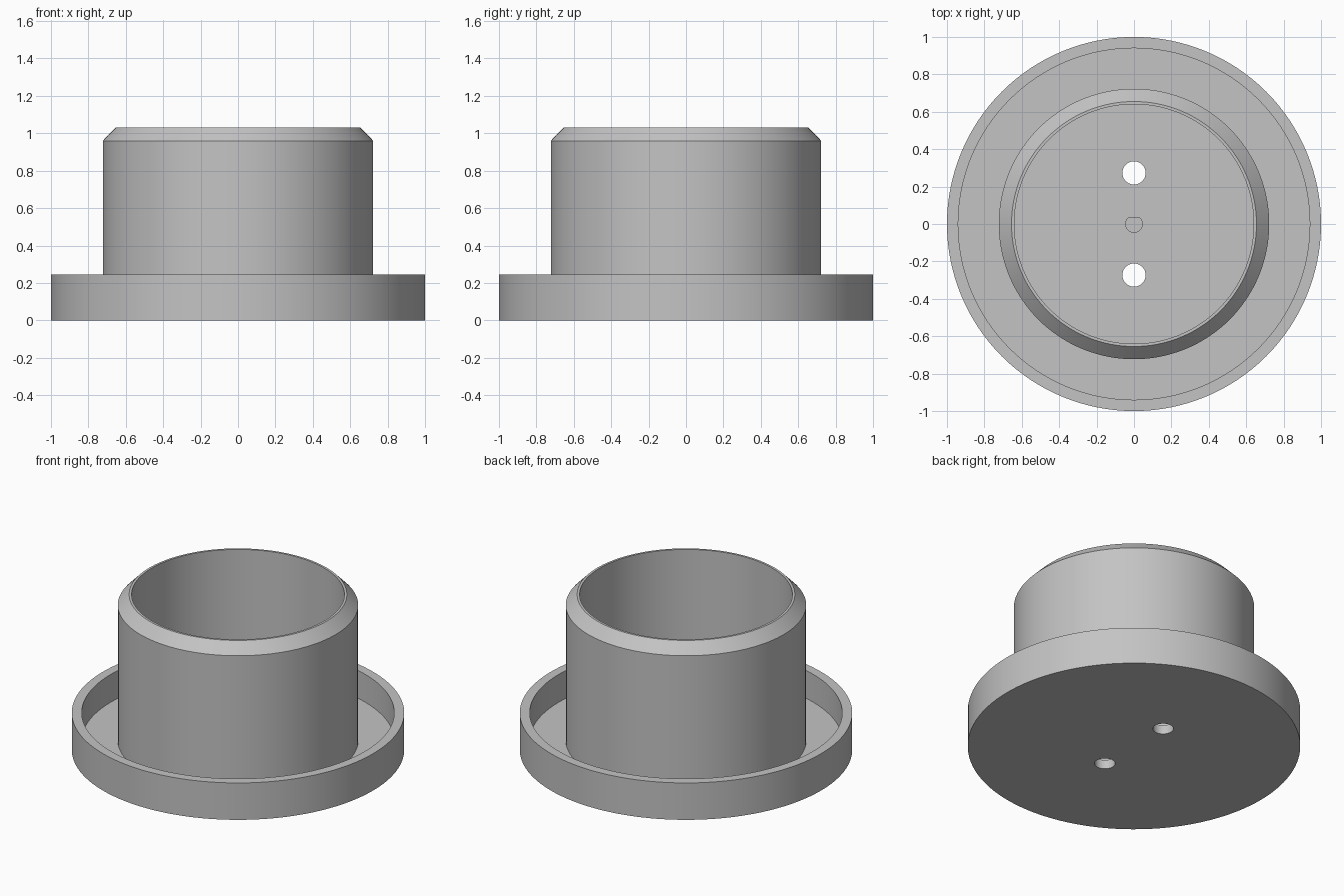
import bpy, bmesh, math

cube = bpy.data.objects.get("Cube")
if cube:
    bpy.data.objects.remove(cube, do_unlink=True)

SEGMENTS = 128
FLOOR = 0.06

grey = bpy.data.materials.new("plain grey")
grey.use_nodes = True
grey.diffuse_color = (0.55, 0.55, 0.55, 1)
grey.node_tree.nodes["Principled BSDF"].inputs["Base Color"].default_value = grey.diffuse_color


def finish(name, bm):
    bmesh.ops.recalc_face_normals(bm, faces=bm.faces)
    mesh = bpy.data.meshes.new(name)
    bm.to_mesh(mesh)
    bm.free()
    mesh.materials.append(grey)
    obj = bpy.data.objects.new(name, mesh)
    bpy.context.collection.objects.link(obj)
    return obj


def lathe(name, profile, segments):
    """Stack rings along the profile and cap both ends."""
    bm = bmesh.new()
    turns = [2 * math.pi * i / segments for i in range(segments)]
    rings = [[bm.verts.new((r * math.cos(a), r * math.sin(a), z)) for a in turns]
             for r, z in profile]
    for low, high in zip(rings, rings[1:]):
        for i in range(segments):
            j = (i + 1) % segments
            bm.faces.new((low[i], low[j], high[j], high[i]))
    bm.faces.new(rings[0])
    bm.faces.new(rings[-1])
    return finish(name, bm)


def cut(target, cutter):
    mod = target.modifiers.new("cut", 'BOOLEAN')
    mod.operation = 'DIFFERENCE'
    mod.solver = 'EXACT'
    mod.object = cutter
    bpy.context.view_layer.objects.active = target
    bpy.ops.object.modifier_apply(modifier=mod.name)
    bpy.data.objects.remove(cutter, do_unlink=True)


# Dished flange with a chamfered open cup
body = lathe("flanged_cup", [
    (1, 0), (1, 0.245), (0.94, 0.245), (0.94, FLOOR), (0.723, FLOOR),
    (0.723, 0.96), (0.655, 1.03), (0.64, 1.03), (0.64, FLOOR)], SEGMENTS)

# Two through holes in the floor
for side in (-1, 1):
    drill = lathe("hole_cutter", [(0.062, -0.1), (0.062, 0.2)], 48)
    drill.location.y = side * 0.273
    cut(body, drill)

# Blind D-shaped shaft socket in the middle
bm = bmesh.new()
flat = math.asin(0.035 / 0.045)
sweep = math.pi + 2 * flat
angles = [math.pi - flat + sweep * i / 32 for i in range(33)]
base = bm.faces.new([bm.verts.new((0.045 * math.cos(a), 0.045 * math.sin(a), FLOOR / 2))
                     for a in angles])
top = bmesh.ops.extrude_face_region(bm, geom=[base])["geom"]
bmesh.ops.translate(bm, vec=(0, 0, 0.1),
                    verts=[v for v in top if isinstance(v, bmesh.types.BMVert)])
cut(body, finish("socket_cutter", bm))

# Smooth round walls, sharp edges
bpy.ops.object.select_all(action='DESELECT')
body.select_set(True)
bpy.context.view_layer.objects.active = body
bpy.ops.object.shade_smooth_by_angle(angle=math.radians(30))
